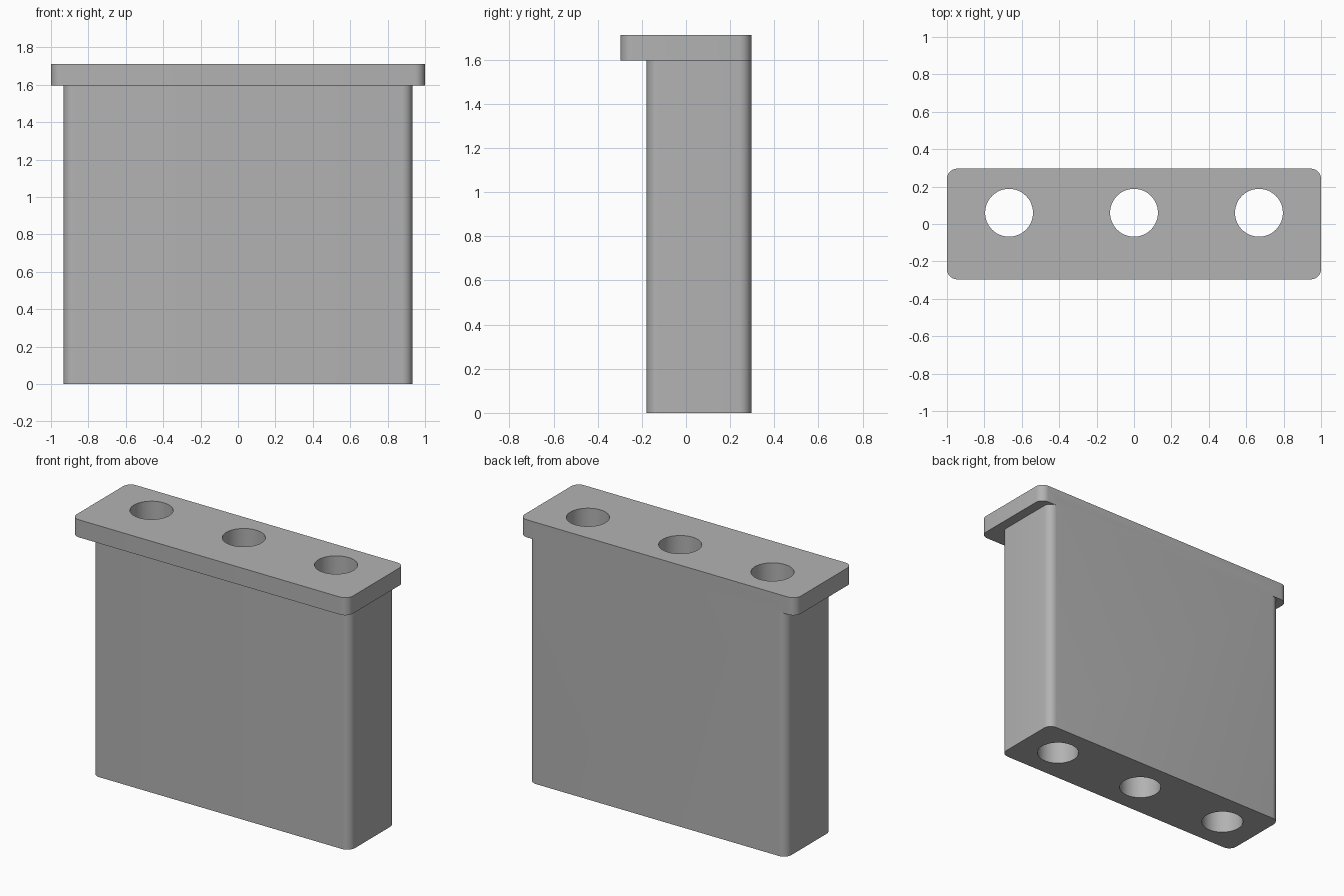
import bpy, bmesh, math

if "Cube" in bpy.data.objects:
    bpy.data.objects.remove(bpy.data.objects["Cube"])

grey = bpy.data.materials.new("mid_grey")
grey.diffuse_color = (0.448, 0.448, 0.448, 1)
grey.use_nodes = True
grey.node_tree.nodes["Principled BSDF"].inputs["Base Color"].default_value = grey.diffuse_color


def prism(name, outline, z0, z1):
    """Extrude a closed outline from z0 to z1."""
    bm = bmesh.new()
    face = bm.faces.new([bm.verts.new((x, y, z0)) for x, y in outline])
    top = bmesh.ops.extrude_face_region(bm, geom=[face])["geom"]
    verts = [v for v in top if isinstance(v, bmesh.types.BMVert)]
    bmesh.ops.translate(bm, verts=verts, vec=(0, 0, z1 - z0))
    bmesh.ops.recalc_face_normals(bm, faces=bm.faces)
    mesh = bpy.data.meshes.new(name)
    bm.to_mesh(mesh)
    bm.free()
    mesh.materials.append(grey)
    obj = bpy.data.objects.new(name, mesh)
    bpy.context.collection.objects.link(obj)
    return obj


def rounded_rect(x0, x1, y0, y1, r, steps=8):
    corners = [(x1 - r, y1 - r), (x0 + r, y1 - r), (x0 + r, y0 + r), (x1 - r, y0 + r)]
    pts = []
    for i, (cx, cy) in enumerate(corners):
        for s in range(steps + 1):
            a = math.pi / 2 * (i + s / steps)
            pts.append((cx + r * math.cos(a), cy + r * math.sin(a)))
    return pts


def circle(cx, cy, r, n=48):
    return [(cx + r * math.cos(2 * math.pi * i / n),
             cy + r * math.sin(2 * math.pi * i / n)) for i in range(n)]


def boolean(target, other, operation):
    mod = target.modifiers.new(operation.lower(), 'BOOLEAN')
    mod.operation = operation
    mod.solver = 'EXACT'
    mod.object = other
    bpy.context.view_layer.objects.active = target
    bpy.ops.object.modifier_apply(modifier=mod.name)
    bpy.data.objects.remove(other, do_unlink=True)


# Tall body with an overhanging cap, flush at the back
block = prism("flanged_block", rounded_rect(-0.933, 0.933, -0.178, 0.296, 0.055), 0, 1.65)
cap = prism("cap", rounded_rect(-1, 1, -0.296, 0.296, 0.055), 1.597, 1.712)
boolean(block, cap, 'UNION')

# Three vertical through holes
for x in (-0.668, 0, 0.668):
    boolean(block, prism("hole_cutter", circle(x, 0.06, 0.128), -0.1, 1.9), 'DIFFERENCE')

# Smooth rounded corners and bores, crisp edges
bpy.ops.object.select_all(action='DESELECT')
block.select_set(True)
bpy.context.view_layer.objects.active = block
bpy.ops.object.shade_smooth_by_angle(angle=math.radians(30))
